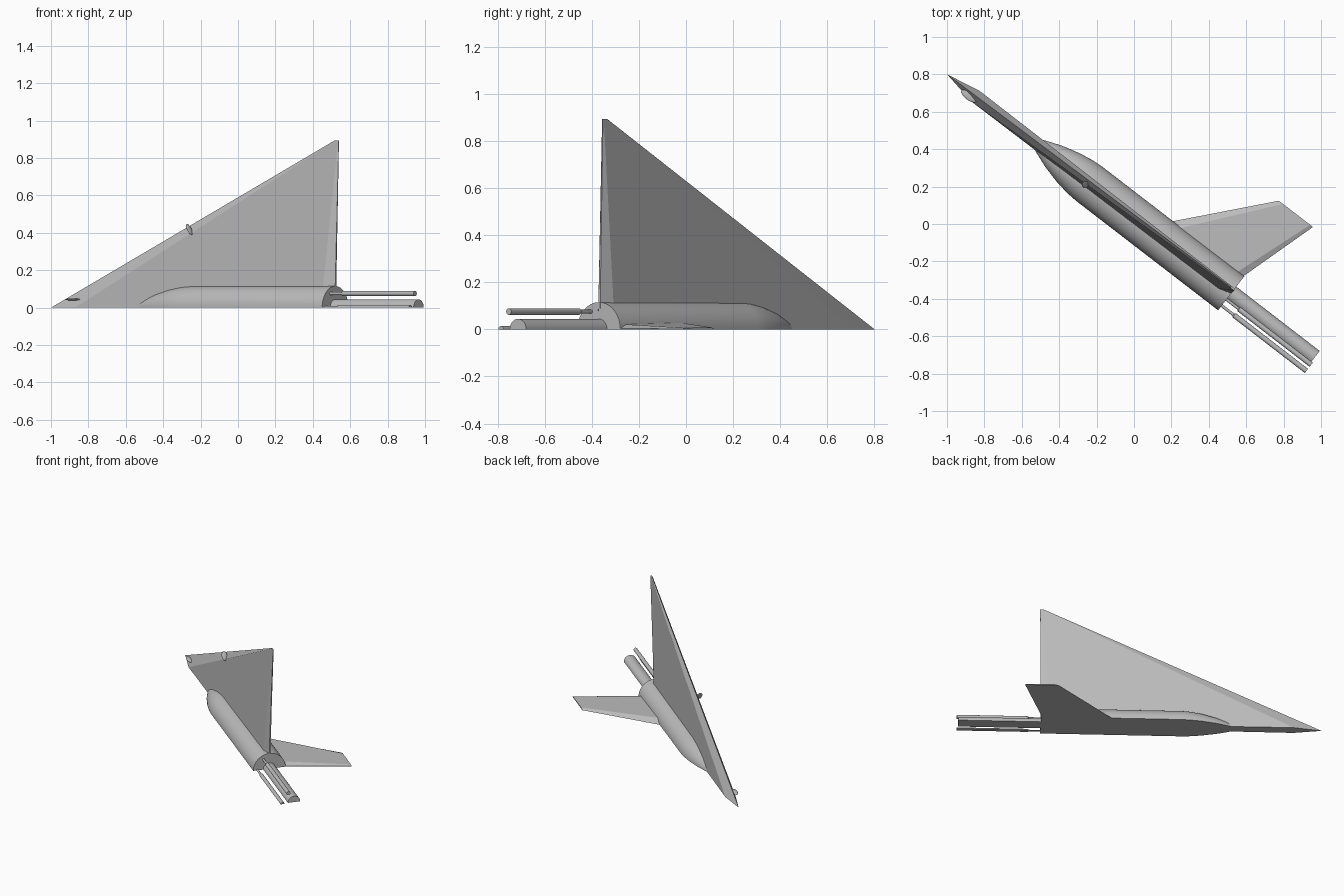
import bpy, bmesh, math
from mathutils import Matrix, Vector

cube = bpy.data.objects.get("Cube")
if cube:
    bpy.data.objects.remove(cube)

grey = bpy.data.materials.new("hull_grey")
grey.use_nodes = True
grey.diffuse_color = (0.5, 0.5, 0.5, 1)
grey.node_tree.nodes["Principled BSDF"].inputs["Base Color"].default_value = (0.5, 0.5, 0.5, 1)

# Craft frame: x runs aft along the hull, y across it, origin at the tail disc
FRAME = Matrix.Translation((0.52, -0.37, 0)) @ Matrix.Rotation(math.atan2(-0.61, 0.792), 4, 'Z')


def finish(name, bm, angle=30):
    bmesh.ops.recalc_face_normals(bm, faces=bm.faces)
    mesh = bpy.data.meshes.new(name)
    bm.to_mesh(mesh)
    bm.free()
    obj = bpy.data.objects.new(name, mesh)
    bpy.context.collection.objects.link(obj)
    mesh.materials.append(grey)
    obj.matrix_world = FRAME
    bpy.ops.object.select_all(action='DESELECT')
    obj.select_set(True)
    bpy.context.view_layer.objects.active = obj
    bpy.ops.object.shade_smooth_by_angle(angle=math.radians(angle))
    return obj


def loft(name, sections, angle=30):
    """Skin closed loops of equal length and cap both ends."""
    bm = bmesh.new()
    loops = [[bm.verts.new(p) for p in s] for s in sections]
    n = len(loops[0])
    for a, b in zip(loops, loops[1:]):
        for i in range(n):
            j = (i + 1) % n
            bm.faces.new((a[i], a[j], b[j], b[i]))
    bm.faces.new(loops[0])
    bm.faces.new(loops[-1])
    return finish(name, bm, angle)


def tube(name, profile, y=0, z=0, half=True, n=24):
    """Lathe (x, radius) points about the hull direction; half keeps the upper side."""
    arc = math.pi if half else 2 * math.pi
    count = n + 1 if half else n
    loft(name, [[(x, y + r * math.cos(arc * i / n), z + r * math.sin(arc * i / n))
                 for i in range(count)] for x, r in profile])


def foil(lead, trail, thick, nose, tail):
    """Upper outline of a bevelled section as (along, height) pairs."""
    c = trail - lead
    return [(lead, 0), (lead + nose * c, thick), (trail - tail * c, thick * 0.75), (trail, thick * 0.15)]


# Hull with tapering nose
tube("hull", [(0, 0.115), (-0.96, 0.115), (-1.02, 0.111), (-1.1, 0.098),
              (-1.2, 0.072), (-1.28, 0.042), (-1.34, 0.016)], n=32)

# Tall delta wing, bevelled on both faces
def wing_section(lead, trail, thick, lean, z, nose):
    top = foil(lead, trail, thick, nose, 0.04)
    return ([(x, lean + t, z) for x, t in top]
            + [(x, lean - t, z) for x, t in reversed(top[1:])])

loft("delta_wing", [wing_section(-1.918, 0, 0.036, 0, 0, 0.1),
                    wing_section(-0.025, 0.005, 0.006, 0.025, 0.893, 0.3)], 8)

# Side fin, flat beneath
loft("side_fin", [[(x, y, t) for x, t in foil(lead, trail, thick, 0.12, 0.08)] + [(trail, y, 0)]
                  for lead, trail, thick, y in ((-0.53, -0.02, 0.03, 0.06),
                                                (-0.1, 0.13, 0.008, 0.547))], 8)

# Tail boom and the two slim rods beside it
tube("tail_boom", [(-0.02, 0.044), (0.563, 0.044)])
ROD = [(-0.02, 0.008), (0.08, 0.008), (0.085, 0.014), (0.572, 0.014)]
tube("upper_rod", ROD, y=-0.042, z=0.075, half=False, n=16)
tube("lower_rod", ROD, y=-0.084, n=12)

# Small blisters on the wing's leading edge
for name, centre, tilt in (("mid_blister", (-0.972, -0.016, 0.418), 61),
                           ("nose_blister", (-1.755, -0.022, 0.044), 0)):
    bm = bmesh.new()
    bmesh.ops.create_uvsphere(bm, u_segments=12, v_segments=8, radius=1)
    bmesh.ops.transform(bm, verts=bm.verts, matrix=Matrix.Translation(Vector(centre))
                        @ Matrix.Rotation(math.radians(tilt), 4, 'Y')
                        @ Matrix.Diagonal((0.034 if tilt else 0.05, 0.02, 0.006, 1)))
    finish(name, bm, 60)
